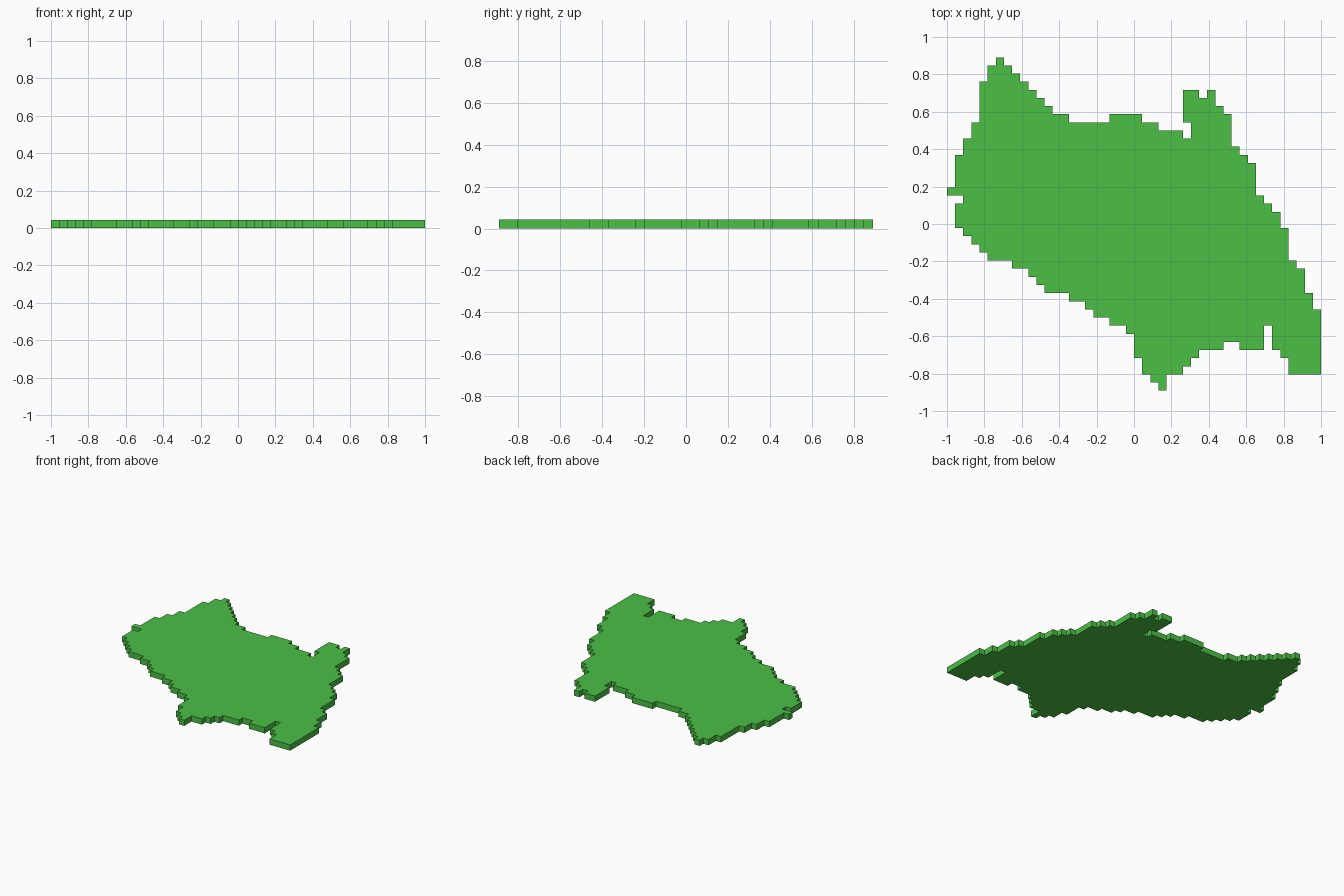
import bpy, bmesh

if "Cube" in bpy.data.objects:
    bpy.data.objects.remove(bpy.data.objects["Cube"])

COLS, ROWS = 46, 41
CELL = 2 / COLS

# Left and right edge of the slab, one entry per row of cells, from the back
left = ([6, 5, 5] + [4] * 5 + [3] * 2 + [2] * 2 + [1] * 4 + [0, 2] + [1] * 3
        + [2, 3, 4, 5, 8, 10, 11, 12, 15, 17, 18, 20, 22]
        + [23] * 3 + [24] * 2 + [25, 26])
right = ([7, 8, 9, 10, 33, 33, 34] + [35] * 4 + [36, 37] + [38] * 4
         + [39, 40, 41, 41] + [42] * 4 + [43] + [44] * 3 + [45] * 2
         + [46] * 8 + [27] * 2)

# Cut-outs between those edges: first row, last row, first column, end column
notches = [(4, 4, 11, 29), (4, 4, 31, 32), (5, 5, 12, 29), (6, 6, 13, 29),
           (7, 7, 15, 20), (7, 7, 24, 29), (8, 8, 26, 30), (9, 9, 29, 30),
           (33, 35, 39, 40), (35, 35, 34, 36), (36, 36, 31, 41),
           (37, 37, 30, 42), (38, 38, 29, 42)]


def filled(r, c):
    return left[r] <= c < right[r] and not any(
        a <= r <= b and s <= c < e for a, b, s, e in notches)


bm = bmesh.new()
verts = {}


def corner(r, c):
    if (r, c) not in verts:
        verts[r, c] = bm.verts.new(((c - COLS / 2) * CELL, (ROWS / 2 - r) * CELL, 0))
    return verts[r, c]


# Flat layer of square cells
for r in range(ROWS):
    for c in range(COLS):
        if filled(r, c):
            bm.faces.new([corner(r + 1, c), corner(r + 1, c + 1),
                          corner(r, c + 1), corner(r, c)])

# Raise it to one cell thick, keeping the underside
ext = bmesh.ops.extrude_face_region(bm, geom=bm.faces[:], use_keep_orig=True)
top = [v for v in ext["geom"] if isinstance(v, bmesh.types.BMVert)]
bmesh.ops.translate(bm, verts=top, vec=(0, 0, CELL))
bmesh.ops.recalc_face_normals(bm, faces=bm.faces[:])

mesh = bpy.data.meshes.new("stepped_slab")
bm.to_mesh(mesh)
bm.free()

green = bpy.data.materials.new("grass green")
green.diffuse_color = (0.07, 0.53, 0.06, 1)
green.use_nodes = True
green.node_tree.nodes["Principled BSDF"].inputs["Base Color"].default_value = green.diffuse_color
mesh.materials.append(green)
slab = bpy.data.objects.new("stepped_slab", mesh)
bpy.context.collection.objects.link(slab)
